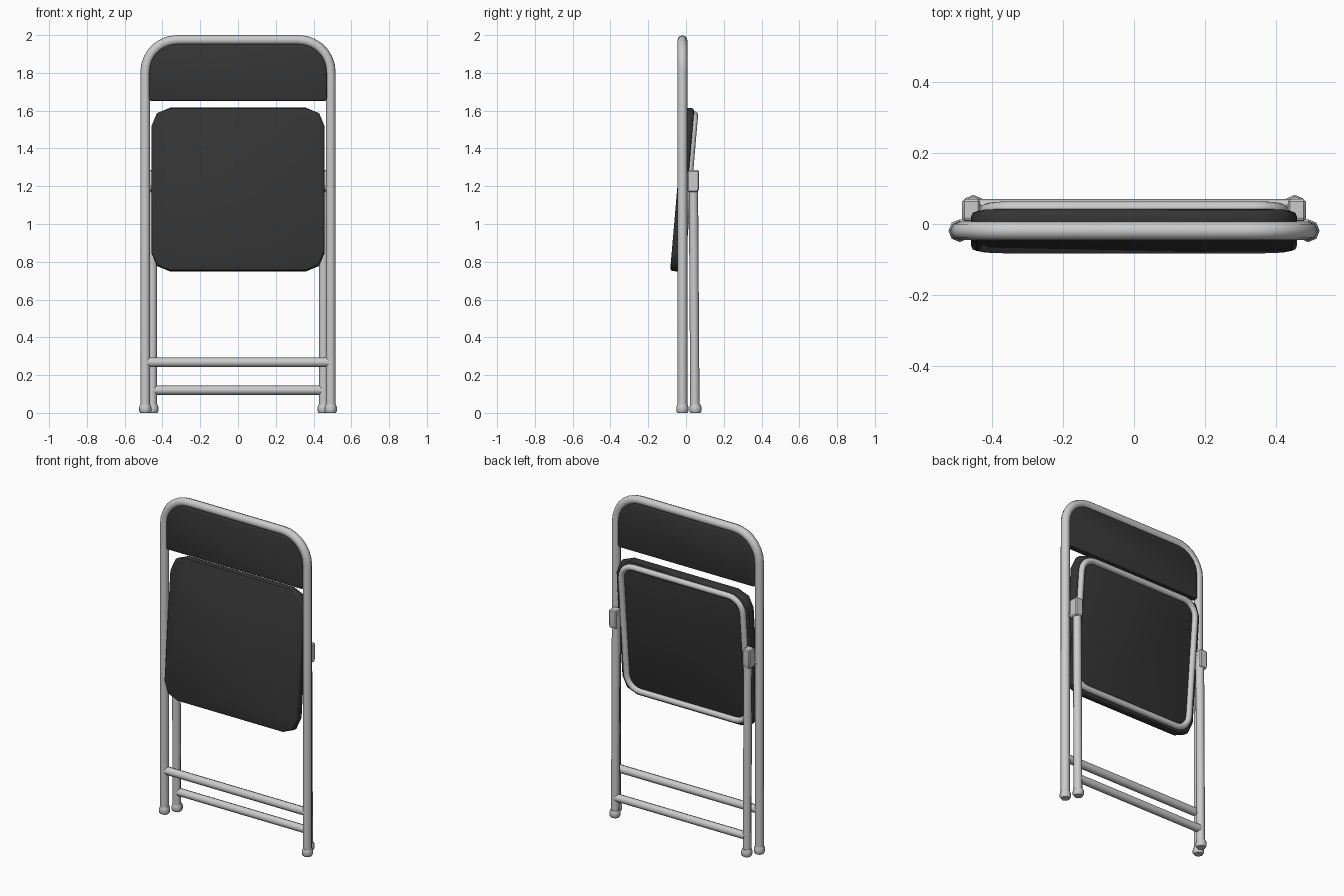
import bpy, bmesh, math
from mathutils import Matrix

if "Cube" in bpy.data.objects:
    bpy.data.objects.remove(bpy.data.objects["Cube"])

dark = bpy.data.materials.new("dark_vinyl")
dark.diffuse_color = (0.035, 0.035, 0.035, 1)
dark.use_nodes = True
dark.node_tree.nodes["Principled BSDF"].inputs["Base Color"].default_value = dark.diffuse_color


def finish(name, bm, mat=None, angle=40):
    bmesh.ops.recalc_face_normals(bm, faces=bm.faces)
    me = bpy.data.meshes.new(name)
    bm.to_mesh(me)
    bm.free()
    ob = bpy.data.objects.new(name, me)
    bpy.context.collection.objects.link(ob)
    if mat:
        me.materials.append(mat)
    bpy.ops.object.select_all(action='DESELECT')
    ob.select_set(True)
    bpy.context.view_layer.objects.active = ob
    bpy.ops.object.shade_smooth_by_angle(angle=math.radians(angle))
    return ob


def tube(name, pts, r, cyclic=False):
    cu = bpy.data.curves.new(name + "_path", 'CURVE')
    cu.dimensions = '3D'
    cu.bevel_depth, cu.bevel_resolution, cu.use_fill_caps = r, 2, True
    sp = cu.splines.new('POLY')
    sp.points.add(len(pts) - 1)
    for p, c in zip(sp.points, pts):
        p.co = (*c, 1)
    sp.use_cyclic_u = cyclic
    tmp = bpy.data.objects.new(name + "_path", cu)
    bpy.context.collection.objects.link(tmp)
    me = bpy.data.meshes.new_from_object(tmp.evaluated_get(bpy.context.evaluated_depsgraph_get()))
    bm = bmesh.new()
    bm.from_mesh(me)
    bmesh.ops.remove_doubles(bm, verts=bm.verts, dist=1e-5)
    bpy.data.objects.remove(tmp)
    return finish(name, bm, angle=50)


def arc(cx, cz, r, a0, a1, n):
    return [(cx + r * math.cos(math.radians(a0 + (a1 - a0) * i / n)),
             cz + r * math.sin(math.radians(a0 + (a1 - a0) * i / n))) for i in range(n + 1)]


def rounded(hx, z0, z1, rtop, rbot, n):
    return (arc(hx - rtop, z1 - rtop, rtop, 0, 90, n) + arc(-hx + rtop, z1 - rtop, rtop, 90, 180, n)
            + arc(-hx + rbot, z0 + rbot, rbot, 180, 270, n) + arc(hx - rbot, z0 + rbot, rbot, 270, 360, n))


def pad(name, outline, y0, y1, bevel):
    bm = bmesh.new()
    f = bm.faces.new([bm.verts.new((x, y0, z)) for x, z in outline])
    top = bmesh.ops.extrude_face_region(bm, geom=[f])['geom']
    bmesh.ops.translate(bm, vec=(0, y1 - y0, 0), verts=[v for v in top if isinstance(v, bmesh.types.BMVert)])
    rim = [e for e in bm.edges if abs(e.verts[0].co.y - e.verts[1].co.y) < 1e-5]
    bmesh.ops.bevel(bm, geom=rim, offset=bevel, segments=2, profile=0.5, affect='EDGES')
    return finish(name, bm, dark, 45)


def foot(name, x, y):
    profile = [(0.026, 0), (0.032, 0.008), (0.032, 0.03), (0.027, 0.045)]
    bm = bmesh.new()
    rings = [[bm.verts.new((x + r * math.cos(i * math.pi / 4), y + r * math.sin(i * math.pi / 4), z))
              for i in range(8)] for r, z in profile]
    for a, b in zip(rings, rings[1:]):
        for i in range(8):
            bm.faces.new((a[i], a[(i + 1) % 8], b[(i + 1) % 8], b[i]))
    bm.faces.new(rings[0])
    bm.faces.new(rings[-1])
    finish(name, bm, angle=50)


FX, FY = 0.491, -0.019   # front leg axis
RX, RY = 0.453, 0.047    # rear leg axis at the floor

# One bent tube makes the front legs and the back frame
R = 0.17
path = [(FX, 0.03)] + arc(FX - R, 1.974 - R, R, 0, 90, 7) + arc(-FX + R, 1.974 - R, R, 90, 180, 7) + [(-FX, 0.03)]
tube("front_frame", [(x, FY, z) for x, z in path], 0.026)
tube("front_crossbar", [(-0.48, FY, 0.268), (0.48, FY, 0.268)], 0.025)
tube("rear_crossbar", [(-0.445, RY, 0.12), (0.445, RY, 0.12)], 0.024)

# Backrest panel inside the frame
pad("backrest", rounded(0.471, 1.65, 1.952, 0.14, 0.015, 5), -0.038, 0.0, 0.01)

# Tilted seat cushion and the tube ring under it
tilt = Matrix.Translation((0, -0.019, 1.182)) @ Matrix.Rotation(-math.atan(0.086), 4, 'X')
seat = pad("seat", rounded(0.459, -0.434, 0.434, 0.1, 0.1, 2), -0.028, 0.026, 0.014)
seat.data.transform(tilt)
ring = tube("seat_ring", [(x, 0.03, z) for x, z in rounded(0.418, -0.40, 0.40, 0.09, 0.09, 5)], 0.019, True)
ring.data.transform(tilt)

for s, side in ((-1, "left"), (1, "right")):
    # Rear leg, feet and hinge parts
    tube(side + "_rear_leg", [(s * RX, RY, 0.03), (s * RX, 0.039, 1.25)], 0.0245)
    foot(side + "_rear_foot", s * RX, RY + 0.003)
    foot(side + "_front_foot", s * FX, FY)
    bm = bmesh.new()
    prof = [(0.008, 1.17), (0.063, 1.17), (0.07, 1.19), (0.07, 1.285), (0.012, 1.285), (0.008, 1.275)]
    f = bm.faces.new([bm.verts.new((s * 0.434, y, z)) for y, z in prof])
    g = bmesh.ops.extrude_face_region(bm, geom=[f])['geom']
    bmesh.ops.translate(bm, vec=(s * 0.05, 0, 0), verts=[v for v in g if isinstance(v, bmesh.types.BMVert)])
    bmesh.ops.bevel(bm, geom=bm.edges[:], offset=0.006, segments=1, affect='EDGES')
    finish(side + "_hinge_bracket", bm, angle=30)
    tube(side + "_pivot_pin", [(s * 0.42, 0.0, 1.19), (s * FX, 0.0, 1.19)], 0.012)
